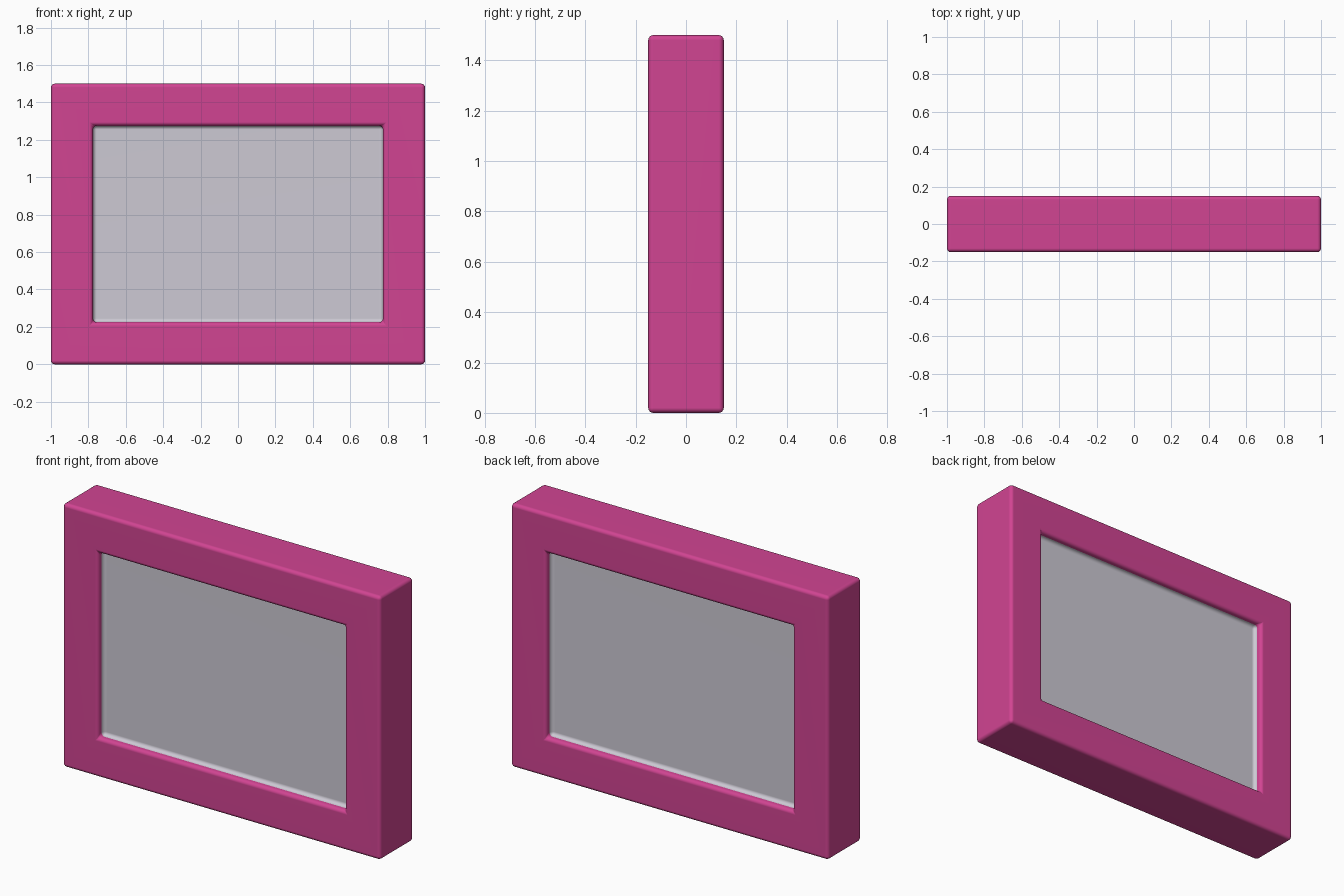
import bpy
import bmesh
from math import radians
from mathutils import Matrix

WIDTH, DEPTH, HEIGHT = 2.0, 0.3, 1.5
BORDER, RECESS, ROUND = 0.225, 0.05, 0.02

cube = bpy.data.objects.get("Cube")
if cube:
    bpy.data.objects.remove(cube, do_unlink=True)


def make_material(name, color):
    mat = bpy.data.materials.new(name)
    mat.use_nodes = True
    mat.diffuse_color = color
    mat.node_tree.nodes["Principled BSDF"].inputs["Base Color"].default_value = color
    return mat


pink = make_material("pink", (0.64, 0.058, 0.29, 1))
pale_grey = make_material("pale_grey", (0.61, 0.59, 0.66, 1))

# Block with a shallow recess in the front and the back
bm = bmesh.new()
size = Matrix.Diagonal((WIDTH, DEPTH, HEIGHT, 1))
bmesh.ops.create_cube(bm, size=1, matrix=Matrix.Translation((0, 0, HEIGHT / 2)) @ size)
bm.normal_update()
for face in [f for f in bm.faces if abs(f.normal.y) > 0.9]:
    inward = -face.normal.copy()
    bmesh.ops.inset_region(bm, faces=[face], thickness=BORDER, use_even_offset=True)
    floor = bmesh.ops.extrude_discrete_faces(bm, faces=[face])["faces"]
    bmesh.ops.translate(bm, verts=floor[0].verts, vec=inward * RECESS)

# Round every real edge, leaving the flat mitre lines alone
bm.normal_update()
sharp = [e for e in bm.edges if e.calc_face_angle(0) > radians(30)]
bmesh.ops.bevel(bm, geom=sharp, offset=ROUND, offset_type='OFFSET', segments=4,
                profile=0.5, affect='EDGES', clamp_overlap=True)

# Grey panels: the recess floor and its fillet
for face in bm.faces:
    c = face.calc_center_median()
    inside = (abs(c.x) < WIDTH / 2 - BORDER - 0.0001
              and abs(c.z - HEIGHT / 2) < HEIGHT / 2 - BORDER - 0.0001)
    if inside and abs(c.y) < DEPTH / 2 - RECESS + ROUND:
        face.material_index = 1

mesh = bpy.data.meshes.new("picture_frame")
bm.to_mesh(mesh)
bm.free()
mesh.materials.append(pink)
mesh.materials.append(pale_grey)
frame = bpy.data.objects.new("picture_frame", mesh)
bpy.context.collection.objects.link(frame)

# Smooth rounded edges, flat large faces
bpy.context.view_layer.objects.active = frame
frame.select_set(True)
bpy.ops.object.shade_smooth_by_angle(angle=radians(40))
weighted = frame.modifiers.new("flat_faces", 'WEIGHTED_NORMAL')
weighted.keep_sharp = True
